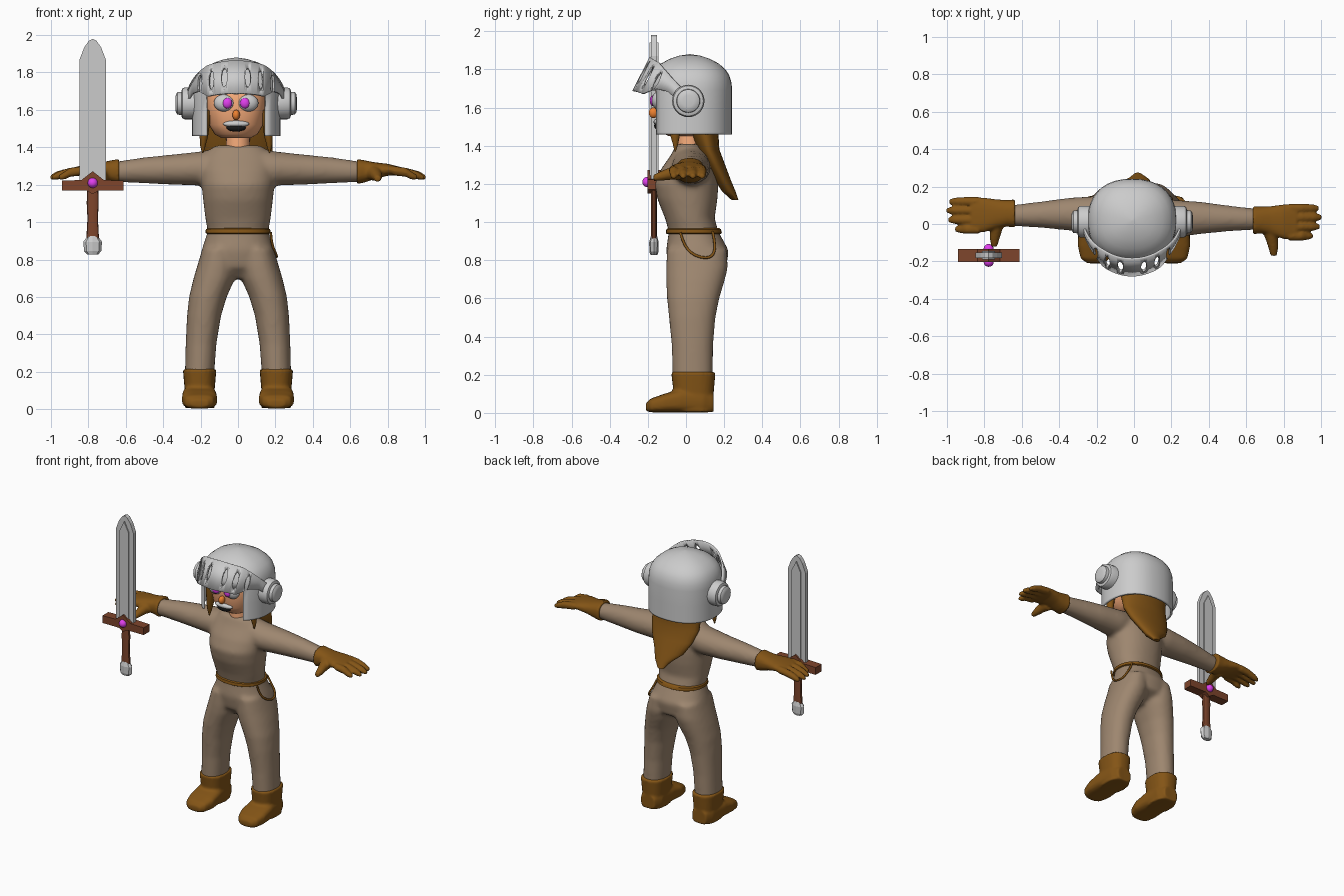
import bpy, bmesh, math
from mathutils import Vector, Matrix

if "Cube" in bpy.data.objects:
    bpy.data.objects.remove(bpy.data.objects["Cube"])


def material(name, rgb):
    m = bpy.data.materials.new(name)
    m.diffuse_color = (*rgb, 1)
    m.use_nodes = True
    m.node_tree.nodes["Principled BSDF"].inputs["Base Color"].default_value = m.diffuse_color
    return m


CLOTH = material("cloth", (.34, .24, .16))
LEATHER = material("leather", (.23, .09, .008))
WOOD = material("wood", (.21, .06, .025))
SKIN = material("skin", (.95, .42, .2))
NOSE = material("nose_tone", (.85, .22, .03))
GEM = material("gem", (.75, .05, .85))
BLACK = material("black", (.01, .01, .01))
CX = -.01  # helmet and face sit slightly off centre


def loft(bm, rings, axis='z', p=2, n=24, s=1, off=(0, 0, 0), caps=True):
    """Superellipse rings (t, a0, a1, b0, b1) joined along an axis; s=-1 mirrors x."""
    loops = []
    for t, a0, a1, b0, b1 in rings:
        loop = []
        for i in range(n):
            g = 2 * math.pi * i / n
            c, d = math.cos(g), math.sin(g)
            a = (a0 + a1) / 2 + (a1 - a0) / 2 * math.copysign(abs(c) ** (2 / p), c)
            b = (b0 + b1) / 2 + (b1 - b0) / 2 * math.copysign(abs(d) ** (2 / p), d)
            v = {'x': (t, a, b), 'y': (a, t, b), 'z': (a, b, t)}[axis]
            loop.append(bm.verts.new((v[0] * s + off[0], v[1] + off[1], v[2] + off[2])))
        loops.append(loop)
    for l, m in zip(loops, loops[1:]):
        for i in range(n):
            j = (i + 1) % n
            bm.faces.new((l[i], l[j], m[j], m[i]))
    if caps:
        bm.faces.new(loops[0])
        bm.faces.new(loops[-1])


def prism(bm, outline, y0, y1):
    """Outline in x/z extruded along y."""
    f = bm.faces.new([bm.verts.new((x, y0, z)) for x, z in outline])
    r = bmesh.ops.extrude_face_region(bm, geom=[f])
    bmesh.ops.translate(bm, vec=(0, y1 - y0, 0),
                        verts=[v for v in r['geom'] if isinstance(v, bmesh.types.BMVert)])


def build(name, bm, mat=None, voxel=0, smooth=4, angle=40):
    bmesh.ops.recalc_face_normals(bm, faces=bm.faces)
    me = bpy.data.meshes.new(name)
    bm.to_mesh(me)
    bm.free()
    ob = bpy.data.objects.new(name, me)
    bpy.context.collection.objects.link(ob)
    if mat:
        me.materials.append(mat)
    if voxel:
        r = ob.modifiers.new("blend", 'REMESH')
        r.mode, r.voxel_size, r.use_smooth_shade = 'VOXEL', voxel, True
        ob.modifiers.new("soften", 'SMOOTH').iterations = smooth
    elif angle:
        bpy.ops.object.select_all(action='DESELECT')
        ob.select_set(True)
        bpy.context.view_layer.objects.active = ob
        bpy.ops.object.shade_smooth_by_angle(angle=math.radians(angle))
    return ob


def part(name, rings, mat=None, angle=40, **kw):
    bm = bmesh.new()
    loft(bm, rings, **kw)
    return build(name, bm, mat, angle=angle)


def ball(name, c, r, mat=None):
    bm = bmesh.new()
    bmesh.ops.create_uvsphere(bm, u_segments=20, v_segments=12, radius=1,
                              matrix=Matrix.Translation(c) @ Matrix.Diagonal((*r, 1)))
    return build(name, bm, mat)


def sym(t, r, y0, y1):
    return (t, -r, r, y0, y1)


# suit: torso, legs and arms blended together
bm = bmesh.new()
loft(bm, [sym(*r) for r in (
    (.70, .09, -.03, .1), (.76, .20, -.09, .21), (.85, .195, -.105, .225), (.95, .162, -.09, .17),
    (1.02, .175, -.11, .15), (1.12, .187, -.15, .165), (1.2, .195, -.165, .17),
    (1.28, .2, -.13, .16), (1.35, .185, -.08, .125), (1.41, .125, -.05, .075))], p=2.2, n=32)
for s in (1, -1):
    loft(bm, [(.86, .01, .19, -.1, .215), (.76, .005, .22, -.105, .22), (.7, .015, .238, -.105, .205),
              (.6, .06, .262, -.1, .175), (.5, .09, .273, -.09, .155), (.35, .115, .28, -.075, .142),
              (.15, .13, .285, -.07, .14)], p=2.2, s=s)
    loft(bm, [(.08, -.07, .12, 1.2, 1.405), (.2, -.075, .13, 1.195, 1.378), (.35, -.055, .12, 1.2, 1.362),
              (.5, -.04, .1, 1.207, 1.347), (.67, -.03, .08, 1.215, 1.322)],
         axis='x', s=s, off=(0, .01 - .01 * s, 0))
build("suit", bm, CLOTH, .014, 7)

# boots and gloves
for s, side in ((1, "left"), (-1, "right")):
    bm = bmesh.new()
    loft(bm, [(.005, .125, .285, -.06, .145), (.1, .125, .285, -.065, .145), (.215, .115, .295, -.078, .155)],
         p=2.5, s=s)
    loft(bm, [(-.21, .16, .25, .01, .05), (-.185, .13, .285, .003, .075), (-.12, .11, .3, .003, .098),
              (-.03, .115, .298, .003, .125), (.09, .125, .285, .003, .12), (.145, .15, .26, .003, .1)],
         axis='y', p=3.2, s=s)
    build(side + "_boot", bm, LEATHER, .009, 3)
    bm = bmesh.new()
    o = dict(s=s, off=(0, .018 - .018 * s, 0))
    loft(bm, [(.635, -.055, .095, 1.203, 1.338), (.68, -.05, .093, 1.213, 1.33), (.73, -.058, .095, 1.23, 1.32),
              (.8, -.08, .105, 1.248, 1.312), (.87, -.082, .108, 1.25, 1.295)], axis='x', p=2.4, **o)
    for y, tip in ((-.064, .955), (-.014, .99), (.036, 1.0), (.084, .985)):
        loft(bm, [(x, y - r, y + r, z - r, z + r) for x, z, r in (
            (.83, 1.275, .025), (.9, 1.266, .025), (tip - .03, 1.25, .022), (tip + .003, 1.238, .013))],
            axis='x', n=12, **o)
    loft(bm, [(y, x - r, x + r, z - r, z + r) for y, x, z, r in (
        (-.03, .725, 1.265, .045), (-.08, .737, 1.255, .034), (-.13, .745, 1.242, .026), (-.17, .747, 1.232, .017))],
        axis='y', n=12, s=s, off=(0, .025 - .025 * s, 0))
    build(side + "_glove", bm, LEATHER, .008, 3)

# belt with a hanging cord loop on one hip
part("belt", [sym(.937, .165, -.098, .18), sym(.942, .174, -.106, .188),
              sym(.962, .172, -.103, .183), sym(.968, .16, -.095, .175)], LEATHER, p=2.2, n=32)
cu = bpy.data.curves.new("belt_cord", 'CURVE')
cu.dimensions, cu.bevel_depth, cu.bevel_resolution = '3D', .007, 2
sp = cu.splines.new('NURBS')
path = [(.175, -.03, .945), (.18, -.01, .88), (.2, .02, .84), (.208, .07, .815), (.205, .13, .81),
        (.19, .155, .85), (.155, .15, .9), (.135, .14, .95)]
sp.points.add(len(path) - 1)
for q, c in zip(sp.points, path):
    q.co = (*c, 1)
sp.use_endpoint_u = True
cord = bpy.data.objects.new("belt_cord", cu)
cu.materials.append(LEATHER)
bpy.context.collection.objects.link(cord)

# head, neck and face
part("neck", [sym(1.36, .065, -.05, .08), sym(1.5, .062, -.05, .08)], SKIN)
part("head", [sym(1.45, .08, -.09, .1), sym(1.47, .115, -.125, .13), sym(1.52, .145, -.15, .16),
              sym(1.6, .16, -.16, .17), sym(1.7, .165, -.16, .17), sym(1.78, .13, -.12, .14),
              sym(1.82, .06, -.05, .07)], SKIN, p=2.4, n=32, off=(CX, 0, 0), angle=80)
for s, side in ((1, "left"), (-1, "right")):
    ball(side + "_eye", (CX + .064 * s, -.145, 1.637), (.055, .035, .046))
    ball(side + "_pupil", (CX + .047 * s, -.172, 1.636), (.026, .018, .028), GEM)
    # hair lock in front of each ear
    part(side + "_hair_lock", [(1.6, .13, .2, -.09, -.02), (1.46, .15, .195, -.085, -.03),
                               (1.41, .163, .193, -.07, -.04), (1.37, .175, .182, -.06, -.053)],
         LEATHER, n=10, s=s, off=(CX, 0, 0))
ball("nose", (CX, -.17, 1.573), (.02, .025, .028), NOSE)
ball("teeth", (CX, -.148, 1.525), (.07, .022, .018))
ball("mouth", (CX, -.146, 1.505), (.052, .021, .021), BLACK)

# long hair at the back
part("back_hair", [sym(1.6, .19, -.02, .19), sym(1.46, .185, .03, .17), sym(1.38, .185, .06, .175),
                   sym(1.3, .16, .1, .205), sym(1.22, .115, .15, .235), (1.16, -.04, .085, .19, .26),
                   (1.115, -.005, .045, .24, .275)], LEATHER, n=28, angle=60)

# helmet shell with an open face
bm = bmesh.new()
loft(bm, [(z, CX - .237 * f, CX + .237 * f, .02 - .222 * f, .02 + .222 * f) for z, f in (
    (1.46, 1), (1.47, 1), (1.58, 1), (1.69, 1), (1.73, .985), (1.77, .93), (1.8, .84), (1.83, .69),
    (1.855, .48), (1.872, .25), (1.88, .02))], p=2.3, n=36)
dead = []
for f in bm.faces:
    c = f.calc_center_median()
    if (len(f.verts) > 4 and c.z < 1.6) or (c.y < 0 and abs(c.x - CX) < .16 and c.z < 1.69):
        dead.append(f)
bmesh.ops.delete(bm, geom=dead, context='FACES')
helmet = build("helmet", bm)
sol = helmet.modifiers.new("thickness", 'SOLIDIFY')
sol.thickness, sol.offset = .014, -1

# round hinges over the ears
for s, side in ((1, "left"), (-1, "right")):
    part(side + "_hinge", [(x, .012 - r, .012 + r, 1.635 - r, 1.635 + r) for x, r in (
        (.21, .085), (.275, .085), (.288, .079), (.293, .066), (.293, .062), (.314, .06), (.322, .048), (.325, .03))],
        axis='x', s=s, off=(CX, 0, 0), n=28)

# raised visor: tilted band, tapering to the hinges, with six slots
TILT = Matrix.Translation((CX, .01, 1.63)) @ Matrix.Rotation(math.radians(-27), 4, 'X')
EDGE = [(0, -.08, .118), (35, -.07, .115), (50, -.015, .095), (65, 0, .07), (91, -.03, .03)]


def band(deg):
    for (a, l0, h0), (b, l1, h1) in zip(EDGE, EDGE[1:]):
        if a <= deg < b:
            k = (deg - a) / (b - a)
            return l0 + (l1 - l0) * k, h0 + (h1 - h0) * k


bm = bmesh.new()
cols = []
for i in range(61):
    d = -90 + 3 * i
    g = math.radians(d)
    cols.append([bm.verts.new(TILT @ Vector((.262 * math.sin(g), -.28 * math.cos(g), u))) for u in band(abs(d))])
for (a, b), (c, d) in zip(cols, cols[1:]):
    bm.faces.new((a, c, d, b))
visor = build("visor", bm)
sol = visor.modifiers.new("thickness", 'SOLIDIFY')
sol.thickness, sol.offset = .012, 0
bm = bmesh.new()
for dx in (-.19, -.13, -.062, .062, .13, .19):
    g = math.asin(dx / .262)
    bmesh.ops.create_uvsphere(bm, u_segments=16, v_segments=10, radius=1,
                              matrix=TILT @ Matrix.Translation((dx, -.28 * math.cos(g), .02))
                              @ Matrix.Rotation(g, 4, 'Z') @ Matrix.Diagonal((.016, .045, .055, 1)))
cutter = build("slot_cutter", bm)
cutter.hide_render = True
cut = visor.modifiers.new("slots", 'BOOLEAN')
cut.object, cut.solver = cutter, 'EXACT'
bpy.context.view_layer.objects.active = visor
for m in [m.name for m in visor.modifiers]:
    bpy.ops.object.modifier_apply(modifier=m)
bpy.data.objects.remove(cutter)

# sword
SX, SY = -.777, -.168


def mirrored(half):
    return [(SX + x, z) for x, z in half] + [(SX - x, z) for x, z in reversed(half) if x]


bm = bmesh.new()
prism(bm, mirrored([(.07, 1.2), (.07, 1.87), (.045, 1.935), (.02, 1.97), (0, 1.98)]), SY - .015, SY + .015)
prism(bm, mirrored([(.035, 1.2), (.035, 1.87), (0, 1.94)]), SY - .023, SY + .023)
build("sword_blade", bm, angle=0)
bm = bmesh.new()
prism(bm, mirrored([(0, 1.15), (.035, 1.17), (.165, 1.17), (.165, 1.222), (.06, 1.225), (0, 1.272)]),
      SY - .034, SY + .034)
build("sword_guard", bm, WOOD, angle=0)
part("sword_grip", [(z, SX - r, SX + r, SY - .015, SY + .015) for z, r in (
    (1.17, .03), (1.1, .032), (1.02, .028), (.91, .034))], WOOD, n=12, p=2.5)
part("sword_pommel", [(z, SX - r, SX + r, SY - d, SY + d) for z, r, d in (
    (.828, .03, .018), (.845, .046, .024), (.895, .05, .025), (.925, .028, .017))], n=8, angle=0)
for s, side in ((1, "back"), (-1, "front")):
    ball(side + "_gem", (SX, SY + .035 * s, 1.21), (.027, .026, .027), GEM)
